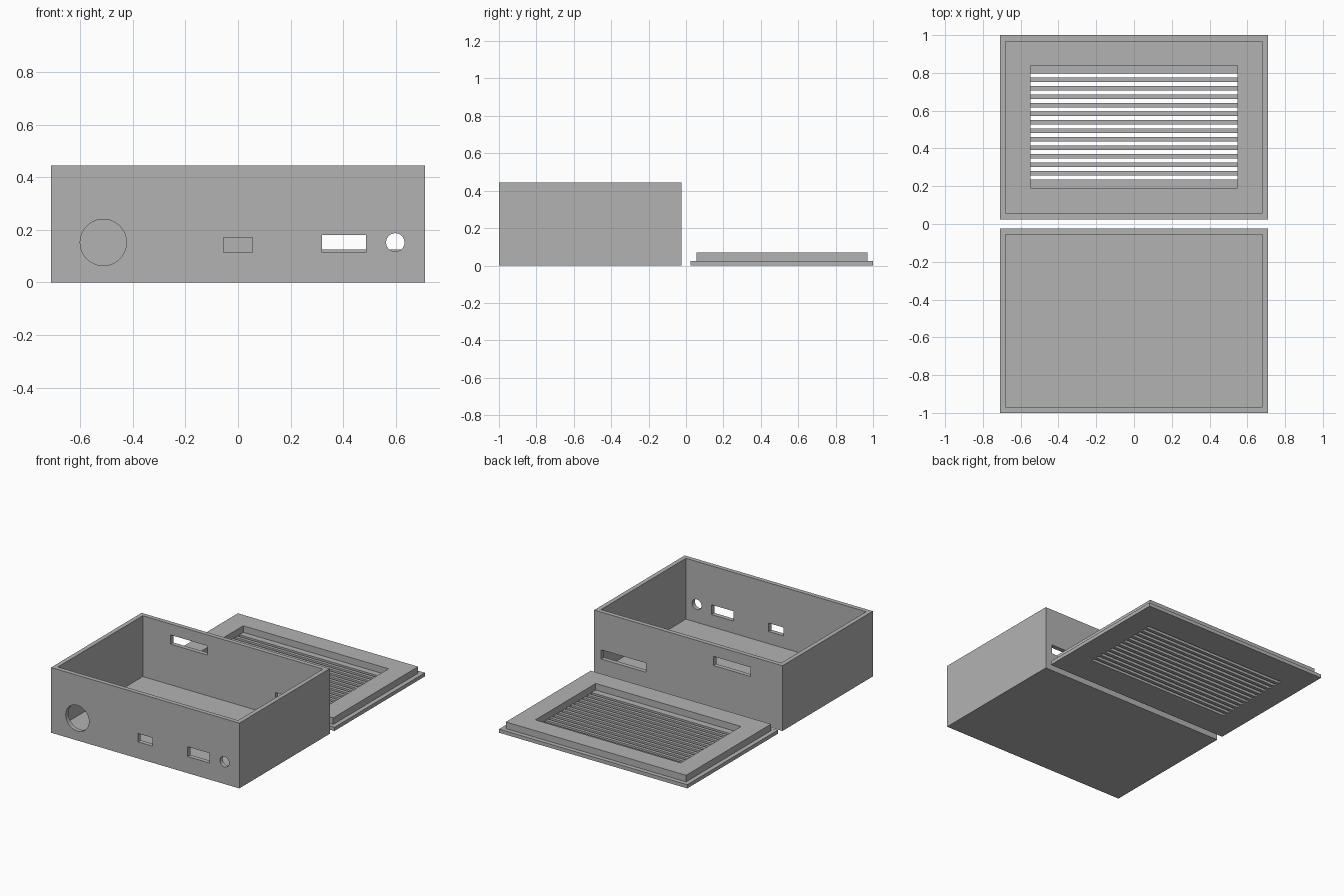
import bpy
import bmesh
from mathutils import Matrix, Vector

if "Cube" in bpy.data.objects:
    bpy.data.objects.remove(bpy.data.objects["Cube"], do_unlink=True)

WALL = 0.03
HALF_X = 0.71

grey = bpy.data.materials.new("plain grey")
grey.use_nodes = True
grey.diffuse_color = (0.45, 0.45, 0.45, 1)
grey.node_tree.nodes["Principled BSDF"].inputs["Base Color"].default_value = grey.diffuse_color


def add_box(bm, low, high):
    """Add a box between two opposite corners."""
    low, high = Vector(low), Vector(high)
    size = high - low
    place = Matrix.Translation((low + high) / 2) @ Matrix.Diagonal((*size, 1))
    return bmesh.ops.create_cube(bm, size=1, matrix=place)


def add_round(bm, x, y, z, radius, depth):
    """Add a cylinder running along y."""
    place = Matrix.Translation((x, y, z)) @ Matrix.Rotation(1.5707963, 4, 'X')
    bmesh.ops.create_cone(bm, cap_ends=True, segments=48, radius1=radius,
                          radius2=radius, depth=depth, matrix=place)


def step_top(bm, inset, rise):
    """Inset the top face and move it up or down to form a step."""
    bm.faces.ensure_lookup_table()
    top = max(bm.faces, key=lambda f: f.calc_center_median().z)
    bmesh.ops.inset_region(bm, faces=[top], thickness=inset, use_even_offset=True)
    moved = bmesh.ops.extrude_face_region(bm, geom=[top])["geom"]
    verts = [v for v in moved if isinstance(v, bmesh.types.BMVert)]
    bmesh.ops.translate(bm, verts=verts, vec=(0, 0, rise))
    if top.is_valid:
        bmesh.ops.delete(bm, geom=[top], context='FACES')
    bmesh.ops.recalc_face_normals(bm, faces=bm.faces)


def make_object(name, bm):
    mesh = bpy.data.meshes.new(name)
    bm.to_mesh(mesh)
    bm.free()
    mesh.materials.append(grey)
    obj = bpy.data.objects.new(name, mesh)
    bpy.context.collection.objects.link(obj)
    return obj


def cut(obj, bm):
    """Subtract the shapes in bm from the object."""
    cutter = make_object("cutter", bm)
    cutter.hide_render = True
    mod = obj.modifiers.new("openings", 'BOOLEAN')
    mod.operation = 'DIFFERENCE'
    mod.solver = 'EXACT'
    mod.object = cutter
    bpy.ops.object.select_all(action='DESELECT')
    bpy.context.view_layer.objects.active = obj
    obj.select_set(True)
    bpy.ops.object.modifier_apply(modifier=mod.name)
    bpy.data.objects.remove(cutter, do_unlink=True)


# Open tray
FRONT, BACK, HEIGHT = -1.0, -0.025, 0.445
bm = bmesh.new()
add_box(bm, (-HALF_X, FRONT, 0), (HALF_X, BACK, HEIGHT))
step_top(bm, WALL, WALL - HEIGHT)
tray = make_object("enclosure_tray", bm)

# Port openings: wall position, left and right edges, bottom and top edges
bm = bmesh.new()
for y, x0, x1, z0, z1 in [
    (FRONT, -0.055, 0.055, 0.113, 0.17),
    (FRONT, 0.32, 0.487, 0.113, 0.18),
    (BACK, 0.32, 0.657, 0.125, 0.188),
    (BACK, -0.47, -0.19, 0.307, 0.37),
]:
    add_box(bm, (x0, y - 0.05, z0), (x1, y + 0.05, z1))
for x, radius in [(-0.512, 0.088), (0.598, 0.035)]:
    add_round(bm, x, FRONT, 0.152, radius, 0.1)
cut(tray, bm)

# Lid plate with raised locating lip
bm = bmesh.new()
add_box(bm, (-HALF_X, 0.025, 0), (HALF_X, 1.0, 0.025))
step_top(bm, WALL, 0.045)
lid = make_object("vented_lid", bm)

# Recess over the vent
VENT_X = 0.548
bm = bmesh.new()
add_box(bm, (-VENT_X, 0.19, 0.025), (VENT_X, 0.84, 0.12))
cut(lid, bm)

# Row of vent slots
SLOT = 0.0225
bm = bmesh.new()
for i in range(13):
    y = 0.235 + 2 * i * SLOT
    add_box(bm, (-VENT_X, y, -0.05), (VENT_X, y + SLOT, 0.05))
cut(lid, bm)

# Crisp edges with smooth round holes
for obj in (tray, lid):
    bpy.ops.object.select_all(action='DESELECT')
    bpy.context.view_layer.objects.active = obj
    obj.select_set(True)
    bpy.ops.object.shade_smooth_by_angle()
